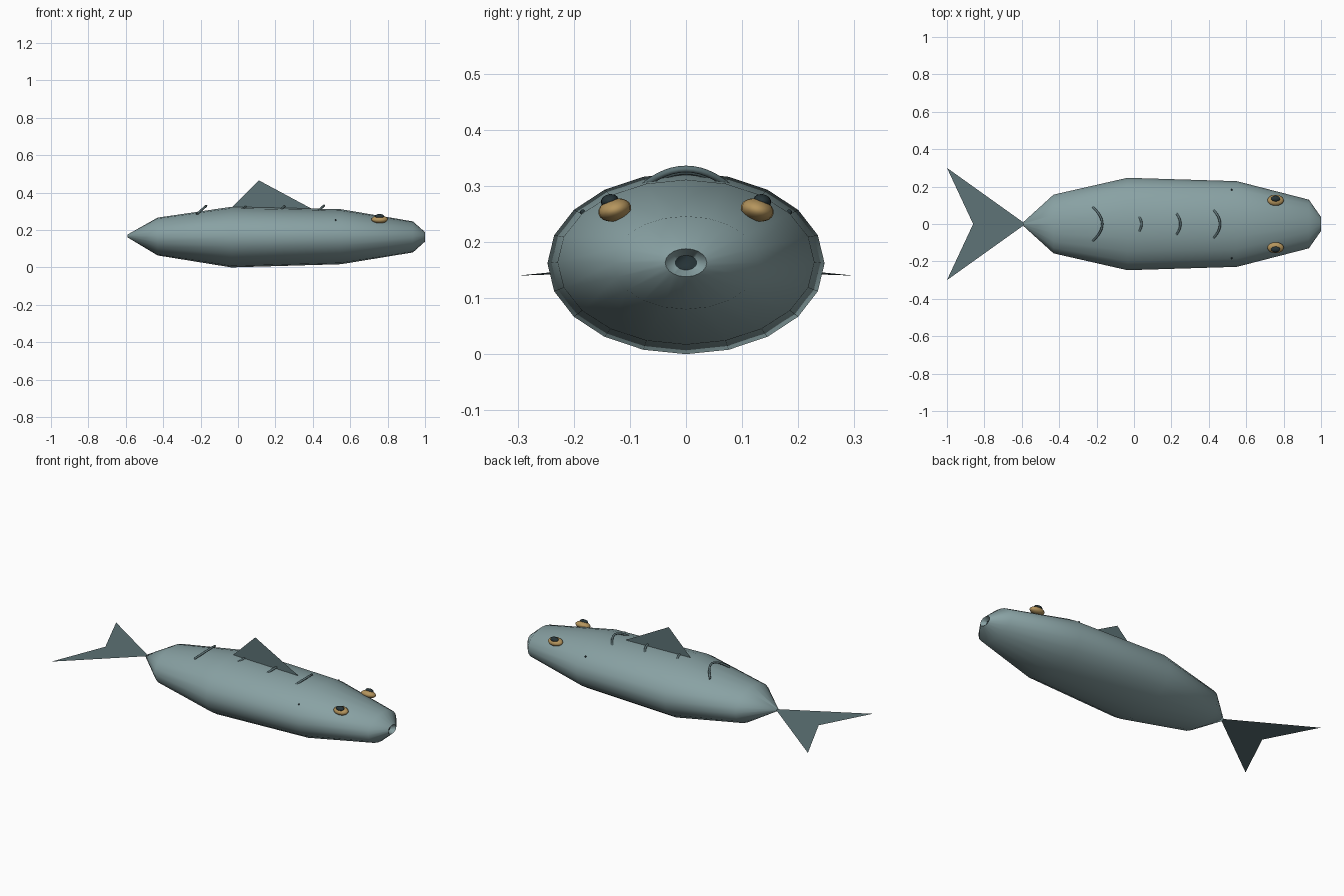
import bpy, bmesh, math
from mathutils import Vector

if "Cube" in bpy.data.objects:
    bpy.data.objects.remove(bpy.data.objects["Cube"])


def material(name, rgb):
    m = bpy.data.materials.new(name)
    m.diffuse_color = (*rgb, 1)
    m.use_nodes = True
    m.node_tree.nodes["Principled BSDF"].inputs["Base Color"].default_value = m.diffuse_color
    return m


SKIN = material("skin", (0.25, 0.36, 0.37))
FIN = material("fin", (0.11, 0.17, 0.18))
GOLD = material("gold", (0.46, 0.30, 0.11))
DARK = material("dark", (0.02, 0.035, 0.04))


def finish(name, bm, mats, smooth_angle=None):
    mesh = bpy.data.meshes.new(name)
    bm.to_mesh(mesh)
    bm.free()
    ob = bpy.data.objects.new(name, mesh)
    bpy.context.collection.objects.link(ob)
    for m in mats:
        mesh.materials.append(m)
    if smooth_angle:
        bpy.ops.object.select_all(action='DESELECT')
        ob.select_set(True)
        bpy.context.view_layer.objects.active = ob
        bpy.ops.object.shade_smooth_by_angle(angle=math.radians(smooth_angle))
    return ob


def sheet(name, points):
    bm = bmesh.new()
    bm.faces.new([bm.verts.new(p) for p in points])
    bmesh.ops.triangulate(bm, faces=bm.faces[:])
    return finish(name, bm, [FIN])


def ellipsoid(name, centre, radii, mat, tilt=0.0):
    bm = bmesh.new()
    bmesh.ops.create_uvsphere(bm, u_segments=16, v_segments=10, radius=1)
    ob = finish(name, bm, [mat], 60)
    ob.location, ob.scale, ob.rotation_euler = centre, radii, (tilt, 0, 0)
    return ob


# Body: elliptical rings (x, half width, half height, centre z), ending in a recessed mouth
RINGS = [(-0.59, 0.012, 0.008, 0.168), (-0.43, 0.157, 0.101, 0.165),
         (-0.035, 0.247, 0.162, 0.162), (0.55, 0.229, 0.147, 0.164),
         (0.935, 0.130, 0.083, 0.163), (1.0, 0.037, 0.025, 0.163),
         (0.975, 0.020, 0.013, 0.163)]
SIDES = 20
bm = bmesh.new()
loops = []
for x, ry, rz, cz in RINGS:
    loops.append([bm.verts.new((x, ry * math.sin(a), cz + rz * math.cos(a)))
                  for a in (2 * math.pi * i / SIDES for i in range(SIDES))])
for a, b in zip(loops, loops[1:]):
    for i in range(SIDES):
        j = (i + 1) % SIDES
        bm.faces.new((a[i], a[j], b[j], b[i]))
bm.faces.new(loops[0])
bm.faces.new(loops[-1]).material_index = 1
bmesh.ops.recalc_face_normals(bm, faces=bm.faces[:])
finish("body", bm, [SKIN, DARK], 60)

# Flat fins
sheet("tail_fin", [(-0.58, 0, 0.17), (-1, 0.3, 0.14), (-0.86, 0, 0.15), (-1, -0.3, 0.14)])
sheet("dorsal_fin", [(-0.04, 0, 0.315), (0.41, 0, 0.305), (0.112, 0, 0.465)])

# Curved ridges across the back: x of ends, half width, forward bulge, end z, rise
for k, (x, w, bulge, z, rise) in enumerate([(-0.22, 0.09, 0.05, 0.285, 0.044),
                                            (0.015, 0.055, 0.025, 0.305, 0.018),
                                            (0.22, 0.065, 0.028, 0.302, 0.024),
                                            (0.425, 0.075, 0.035, 0.300, 0.030)]):
    bm = bmesh.new()
    rings = []
    for i in range(13):
        t = i / 6 - 1
        p = Vector((x + bulge * (1 - t * t), w * t, z + rise * (1 - t * t)))
        along = Vector((-2 * bulge * t, w, -2 * rise * t)).normalized()
        u = along.cross(Vector((1, 0, 0))).normalized()
        v = along.cross(u)
        rings.append([bm.verts.new(p + 0.006 * (u * math.cos(a) + v * math.sin(a)))
                      for a in (math.pi * s / 4 for s in range(8))])
    for a, b in zip(rings, rings[1:]):
        for s in range(8):
            bm.faces.new((a[s], a[(s + 1) % 8], b[(s + 1) % 8], b[s]))
    bm.faces.new(rings[0])
    bm.faces.new(rings[-1])
    bmesh.ops.recalc_face_normals(bm, faces=bm.faces[:])
    finish(f"back_ridge_{k + 1}", bm, [FIN], 60)

# Eyes, pupils and side spots, mirrored left and right
for side, s in (("left", 1), ("right", -1)):
    ellipsoid(f"eye_{side}", (0.757, s * 0.127, 0.257), (0.044, 0.030, 0.020), GOLD, -s * 0.25)
    ellipsoid(f"pupil_{side}", (0.757, s * 0.136, 0.273), (0.025, 0.016, 0.012), DARK, -s * 0.25)
    ellipsoid(f"side_spot_{side}", (0.523, s * 0.184, 0.253), (0.005, 0.005, 0.005), DARK)
